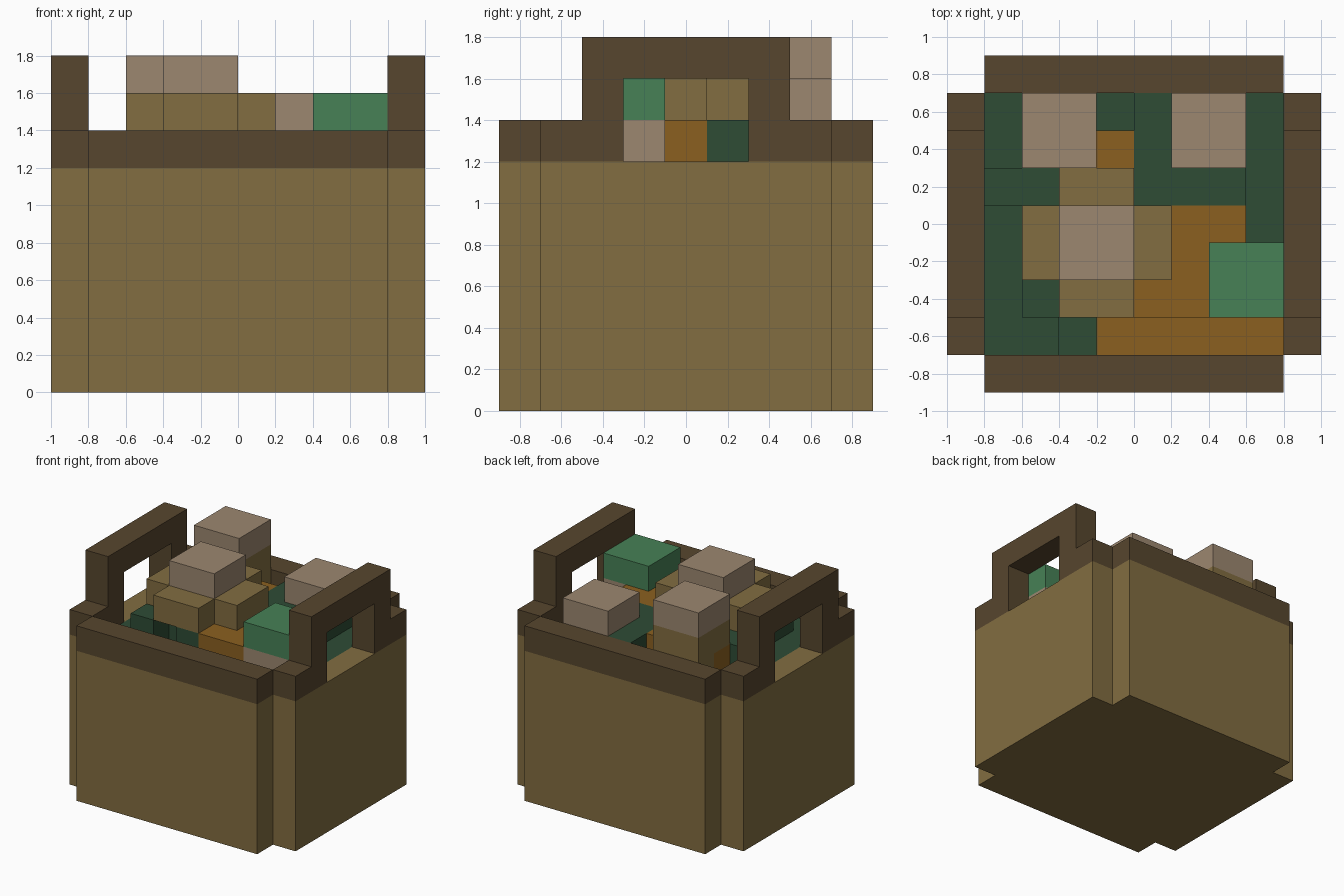
import bpy, bmesh

if "Cube" in bpy.data.objects:
    bpy.data.objects.remove(bpy.data.objects["Cube"])


def srgb(h):
    c = [int(h[i:i + 2], 16) / 255 for i in (0, 2, 4)]
    return [v / 12.92 if v <= 0.04045 else ((v + 0.055) / 1.055) ** 2.4 for v in c] + [1]


def material(name, h):
    m = bpy.data.materials.new(name)
    m.diffuse_color = srgb(h)
    m.use_nodes = True
    m.node_tree.nodes["Principled BSDF"].inputs["Base Color"].default_value = m.diffuse_color
    return m


TAN = material("wicker tan", "826D41")
DARK = material("dark brown", "57462E")
BEIGE = material("pale beige", "9C8770")
DEEP = material("deep green", "2E4C35")
GREEN = material("light green", "478156")
ORANGE = material("amber", "8B6020")


def blocks(name, mat, *boxes):
    """One object made of boxes given as (x0, x1, y0, y1, z0, z1)."""
    bm = bmesh.new()
    for x0, x1, y0, y1, z0, z1 in boxes:
        vs = bmesh.ops.create_cube(bm, size=1)["verts"]
        for v in vs:
            v.co = (x1 if v.co.x > 0 else x0,
                    y1 if v.co.y > 0 else y0,
                    z1 if v.co.z > 0 else z0)
    me = bpy.data.meshes.new(name)
    bm.to_mesh(me)
    bm.free()
    me.materials.append(mat)
    ob = bpy.data.objects.new(name, me)
    bpy.context.collection.objects.link(ob)


def layer(name, mat, z0, z1, *rects):
    blocks(name, mat, *[(*r, z0, z1) for r in rects])


# Basket floor and walls, with a dark rim on the front and back
blocks("basket_floor", TAN, (-0.8, 0.8, -0.7, 0.7, 0, 0.2))
for side, y0, y1 in (("front", -0.9, -0.7), ("back", 0.7, 0.9)):
    blocks(side + "_wall", TAN, (-0.8, 0.8, y0, y1, 0, 1.2))
    blocks(side + "_rim", DARK, (-0.8, 0.8, y0, y1, 1.2, 1.4))

# Side walls, each with a rim that rises into an arched handle
for side, x0, x1 in (("left", -1, -0.8), ("right", 0.8, 1)):
    blocks(side + "_wall", TAN, (x0, x1, -0.7, 0.7, 0, 1.2))
    blocks(side + "_handle", DARK,
           (x0, x1, -0.7, -0.5, 1.2, 1.4), (x0, x1, 0.5, 0.7, 1.2, 1.4),
           (x0, x1, -0.5, -0.3, 1.2, 1.6), (x0, x1, 0.3, 0.5, 1.2, 1.6),
           (x0, x1, -0.5, 0.5, 1.6, 1.8))

# Contents up to the base of the rim
layer("filling_base", DEEP, 0.2, 1.0, (-0.8, 0.8, -0.7, 0.7))
layer("filling_bed", DEEP, 1.0, 1.2, (-0.8, -0.4, -0.7, 0.7),
      (-0.4, -0.2, -0.3, 0.7), (-0.2, 0.8, -0.5, 0.7))
layer("filling_front_strip", ORANGE, 1.0, 1.2, (-0.2, 0.8, -0.7, -0.5))

# Contents level with the rim
layer("leaf_blocks", DEEP, 1.2, 1.4, (-0.6, -0.4, -0.5, -0.3),
      (-0.2, 0.0, -0.5, -0.3), (-0.6, 0.2, -0.3, 0.1),
      (-0.8, 0.6, 0.1, 0.3), (0.0, 0.6, 0.3, 0.7))
layer("amber_blocks", ORANGE, 1.2, 1.4, (0.0, 0.4, -0.5, -0.3),
      (0.2, 0.4, -0.3, -0.1), (0.2, 0.6, -0.1, 0.1), (-0.6, 0.0, 0.3, 0.5))
layer("back_block_foot", TAN, 1.2, 1.4, (-0.6, -0.2, 0.5, 0.7))
layer("green_block_foot", BEIGE, 1.2, 1.4, (0.4, 0.8, -0.5, -0.1))

# Contents heaped above the rim
layer("middle_cluster", TAN, 1.4, 1.6, (-0.6, 0.2, -0.3, 0.1),
      (-0.4, 0.0, -0.5, -0.3), (-0.4, 0.0, 0.1, 0.3))
layer("back_block", TAN, 1.4, 1.6, (-0.6, -0.2, 0.3, 0.7))
layer("green_block_top", GREEN, 1.4, 1.6, (0.4, 0.8, -0.5, -0.1))
layer("right_cap", BEIGE, 1.4, 1.6, (0.2, 0.6, 0.3, 0.7))
layer("middle_cap", BEIGE, 1.6, 1.8, (-0.4, 0.0, -0.3, 0.1))
layer("back_cap", BEIGE, 1.6, 1.8, (-0.6, -0.2, 0.3, 0.7))
